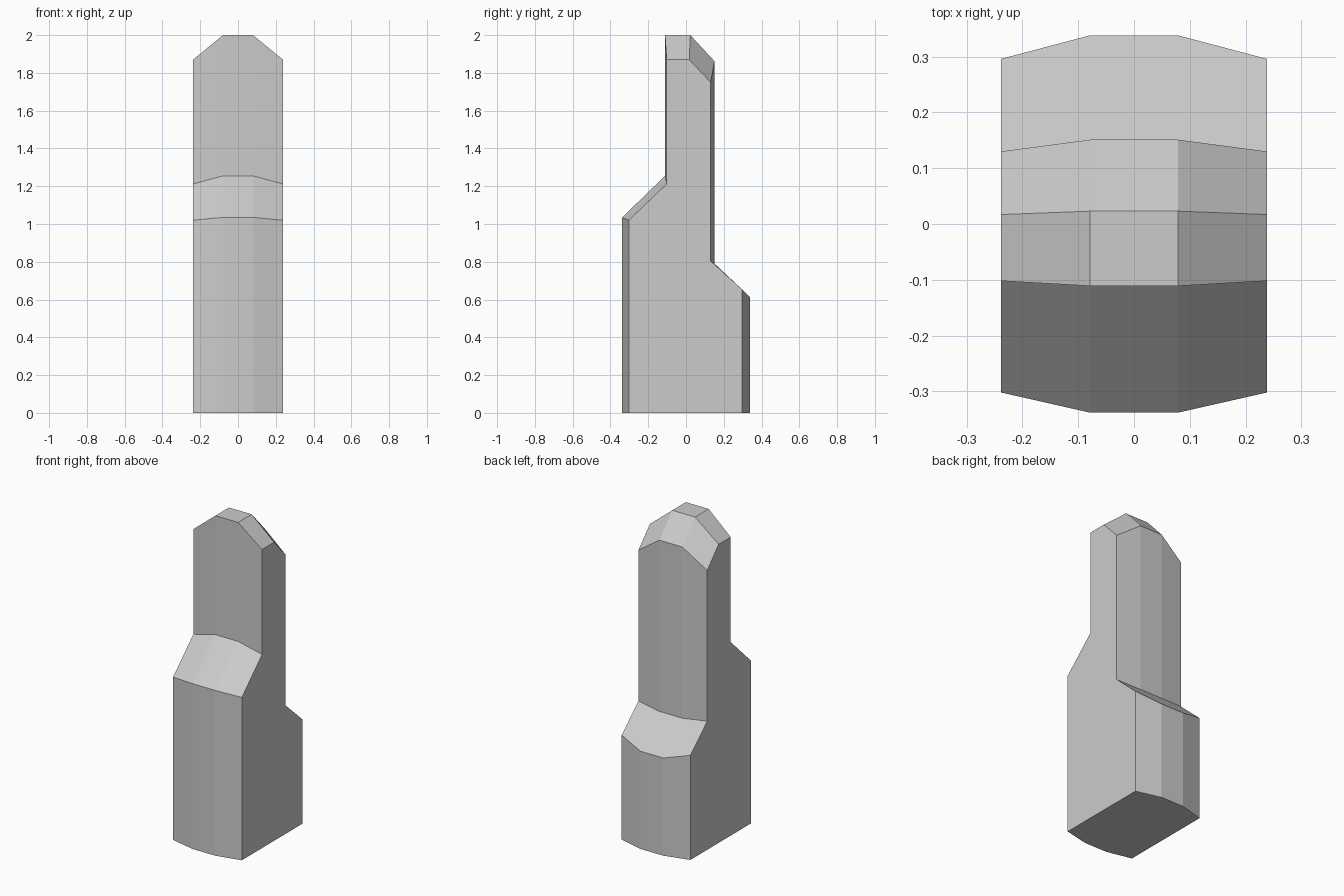
import bpy, bmesh

if "Cube" in bpy.data.objects:
    bpy.data.objects.remove(bpy.data.objects["Cube"])

# Side profiles (y, z), going up the front and down the back
inner = [(-0.338, 0), (-0.338, 1.035), (-0.111, 1.255), (-0.111, 2.0),
         (0.023, 2.0), (0.151, 1.862), (0.151, 0.79), (0.338, 0.612), (0.338, 0)]
outer = [(-0.302, 0), (-0.302, 1.02), (-0.102, 1.212), (-0.102, 1.87),
         (0.017, 1.87), (0.13, 1.75), (0.13, 0.805), (0.296, 0.655), (0.296, 0)]

# Stepped pillar: loft the profiles across the width
bm = bmesh.new()
stations = [(-0.238, outer), (-0.079, inner), (0.079, inner), (0.238, outer)]
rings = [[bm.verts.new((x, y, z)) for y, z in prof] for x, prof in stations]
n = len(inner)
for a, b in zip(rings, rings[1:]):
    for i in range(n):
        j = (i + 1) % n
        bm.faces.new((a[i], a[j], b[j], b[i]))

# Flat side walls
bm.faces.new(rings[0])
bm.faces.new(rings[-1])
bmesh.ops.recalc_face_normals(bm, faces=bm.faces)

mesh = bpy.data.meshes.new("stepped_pillar")
bm.to_mesh(mesh)
bm.free()
bpy.context.collection.objects.link(bpy.data.objects.new("stepped_pillar", mesh))
